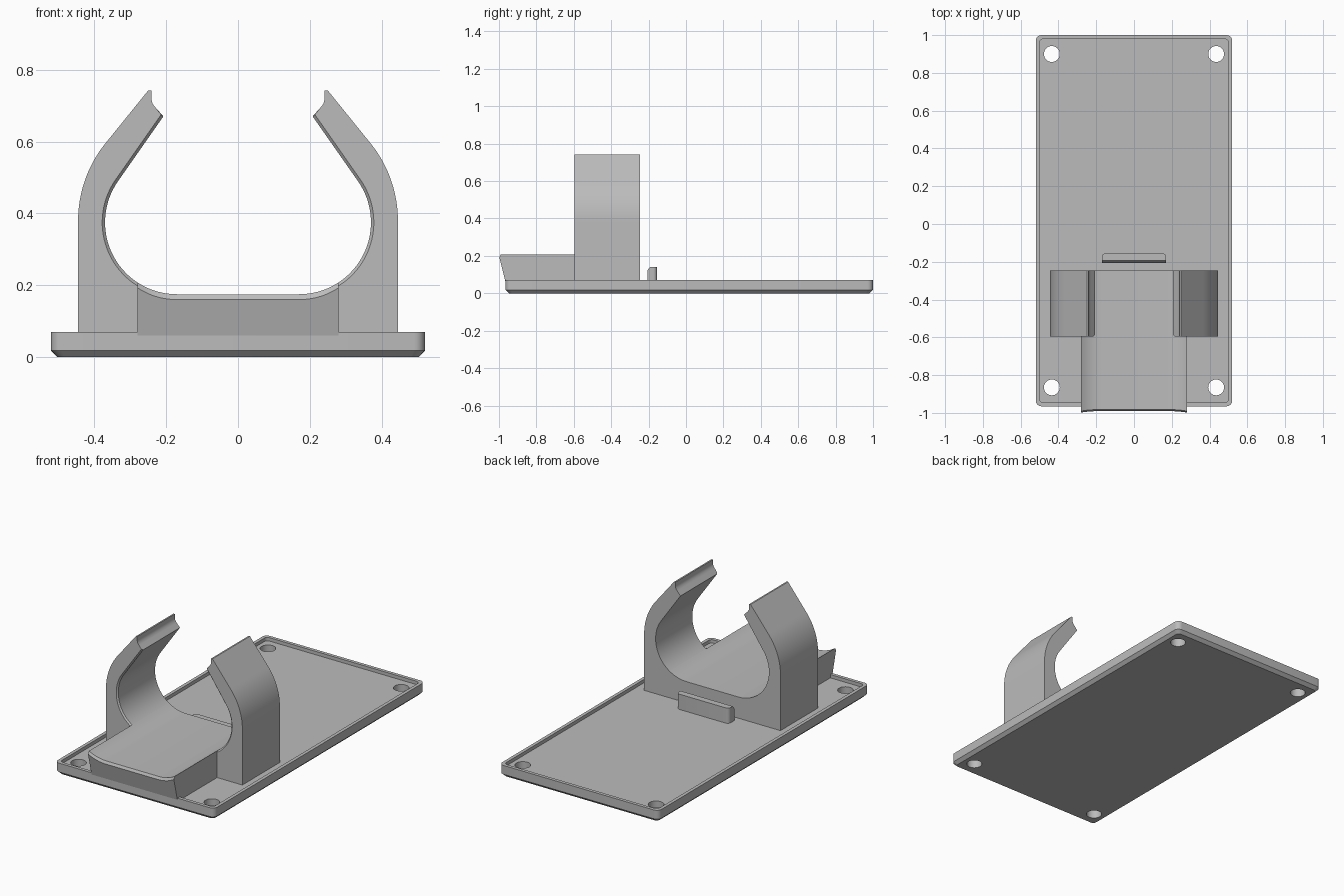
import bpy, bmesh
from math import sin, cos, radians, sqrt

cube = bpy.data.objects.get("Cube")
if cube:
    bpy.data.objects.remove(cube, do_unlink=True)

grey = bpy.data.materials.new("light_grey")
grey.use_nodes = True
colour = (0.5, 0.5, 0.5, 1)
grey.diffuse_color = colour
grey.node_tree.nodes["Principled BSDF"].inputs["Base Color"].default_value = colour


def loft(name, rings):
    """Join equal-length closed rings of points and cap both ends."""
    bm = bmesh.new()
    loops = [[bm.verts.new(p) for p in ring] for ring in rings]
    n = len(loops[0])
    for a, b in zip(loops, loops[1:]):
        for i in range(n):
            j = (i + 1) % n
            bm.faces.new((a[i], a[j], b[j], b[i]))
    bm.faces.new(loops[0][::-1])
    bm.faces.new(loops[-1])
    bmesh.ops.recalc_face_normals(bm, faces=bm.faces)
    mesh = bpy.data.meshes.new(name)
    bm.to_mesh(mesh)
    bm.free()
    mesh.materials.append(grey)
    obj = bpy.data.objects.new(name, mesh)
    bpy.context.collection.objects.link(obj)
    return obj


def arc(cx, cz, r, start, end, steps):
    angles = [radians(start + (end - start) * i / steps) for i in range(steps + 1)]
    return [(cx + r * cos(a), cz + r * sin(a)) for a in angles]


def round_rect(hx, y0, y1, r, z):
    corners = [(hx - r, y1 - r, 0), (r - hx, y1 - r, 90),
               (r - hx, y0 + r, 180), (hx - r, y0 + r, 270)]
    return [(x, y, z) for cx, cy, a in corners for x, y in arc(cx, cy, r, a, a + 90, 6)]


# Base plate: chamfered underside, thin raised rim, sunken floor
HALF, FRONT, BACK, FLOOR = 0.52, -0.965, 1.0, 0.05


def plate_ring(inset, z):
    return round_rect(HALF - inset, FRONT + inset, BACK - inset, 0.03 - inset / 2, z)


plate = loft("base_plate", [plate_ring(0.018, 0), plate_ring(0, 0.018), plate_ring(0, 0.07),
                            plate_ring(0.02, 0.07), plate_ring(0.02, FLOOR)])

# Screw holes through the four corners
for x in (-0.435, 0.435):
    for y in (-0.865, 0.9):
        cutter = loft("hole_cutter", [[(px, py, z) for px, py in arc(x, y, 0.042, 0, 348.75, 31)]
                                      for z in (-0.1, 0.2)])
        mod = plate.modifiers.new("hole", 'BOOLEAN')
        mod.operation, mod.object, mod.solver = 'DIFFERENCE', cutter, 'EXACT'
        bpy.context.view_layer.objects.active = plate
        bpy.ops.object.modifier_apply(modifier=mod.name)
        bpy.data.objects.remove(cutter, do_unlink=True)

# Shared bore of the clip: two arcs joined by a flat bottom
BORE_X, BORE_Z, BORE_R = 0.17, 0.375, 0.2
SIDE, CLIP_FRONT, CLIP_BACK = 0.28, -0.595, -0.245


def bore_angle(r):
    """Angle at which the bore meets the cradle side."""
    drop = sqrt(r * r - (SIDE - BORE_X) ** 2)
    return -90 + 90 * (SIDE - BORE_X) / r / ((SIDE - BORE_X) / r) if drop == 0 else drop


# Cradle: trough with a leaning, chamfered front
def cradle_profile(drop):
    half = []
    for i in range(9):
        x = BORE_X + (SIDE - BORE_X) * i / 8
        half.append((x, BORE_Z - sqrt(BORE_R ** 2 - (x - BORE_X) ** 2) - drop))
    return [(-SIDE, 0.02), (SIDE, 0.02)] + half[::-1] + [(-x, z) for x, z in half]


def leaning(profile, shift):
    return [(x, -0.955 - 0.25 * (z - 0.02) + shift, z) for x, z in profile]


loft("cradle", [leaning(cradle_profile(0.015), 0), leaning(cradle_profile(0), 0.012),
                [(x, CLIP_BACK, z) for x, z in cradle_profile(0)]])


# Clip arms: vertical outside, curving in to a notched tip
def arm_profile(grow):
    r = BORE_R + grow
    low = sqrt(r * r - (SIDE - BORE_X) ** 2)
    inner = [p for p in arc(BORE_X, BORE_Z, r, 35, -55, 24) if p[0] > SIDE or p[1] > BORE_Z]
    lean = radians(35)
    lip = (inner[0][0] - 0.22 * sin(lean), inner[0][1] + 0.22 * cos(lean))
    outer = arc(0.103, 0.38, 0.342, 0, 40, 14)
    notch = [(0.25, 0.742), (0.241, 0.742), (0.241, 0.717), (0.237, 0.704), (0.229, 0.694)]
    return ([(SIDE, 0.04), (0.445, 0.04)] + outer + notch + [lip] + inner
            + [(SIDE, BORE_Z - low)])


for side, name in ((1, "left_arm"), (-1, "right_arm")):
    loft(name, [[(side * x, y, z) for x, z in arm_profile(grow)]
                for y, grow in ((CLIP_FRONT, 0.008), (CLIP_FRONT + 0.008, 0), (CLIP_BACK, 0))])


# Stop tab behind the clip, chamfered along its front top edge
def tab_ring(front, z):
    rear = arc(0.15, -0.175, 0.02, 0, 90, 5)
    return ([(-0.17, front, z), (0.17, front, z)] + [(x, y, z) for x, y in rear]
            + [(-x, y, z) for x, y in rear[::-1]])


loft("stop_tab", [tab_ring(-0.207, 0.04), tab_ring(-0.207, 0.122), tab_ring(-0.193, 0.14)])

# Smooth the curved walls, keep edges crisp
bpy.ops.object.select_all(action='DESELECT')
for obj in bpy.context.collection.objects:
    if obj.type == 'MESH':
        obj.select_set(True)
bpy.context.view_layer.objects.active = plate
bpy.ops.object.shade_smooth_by_angle(angle=radians(25))
